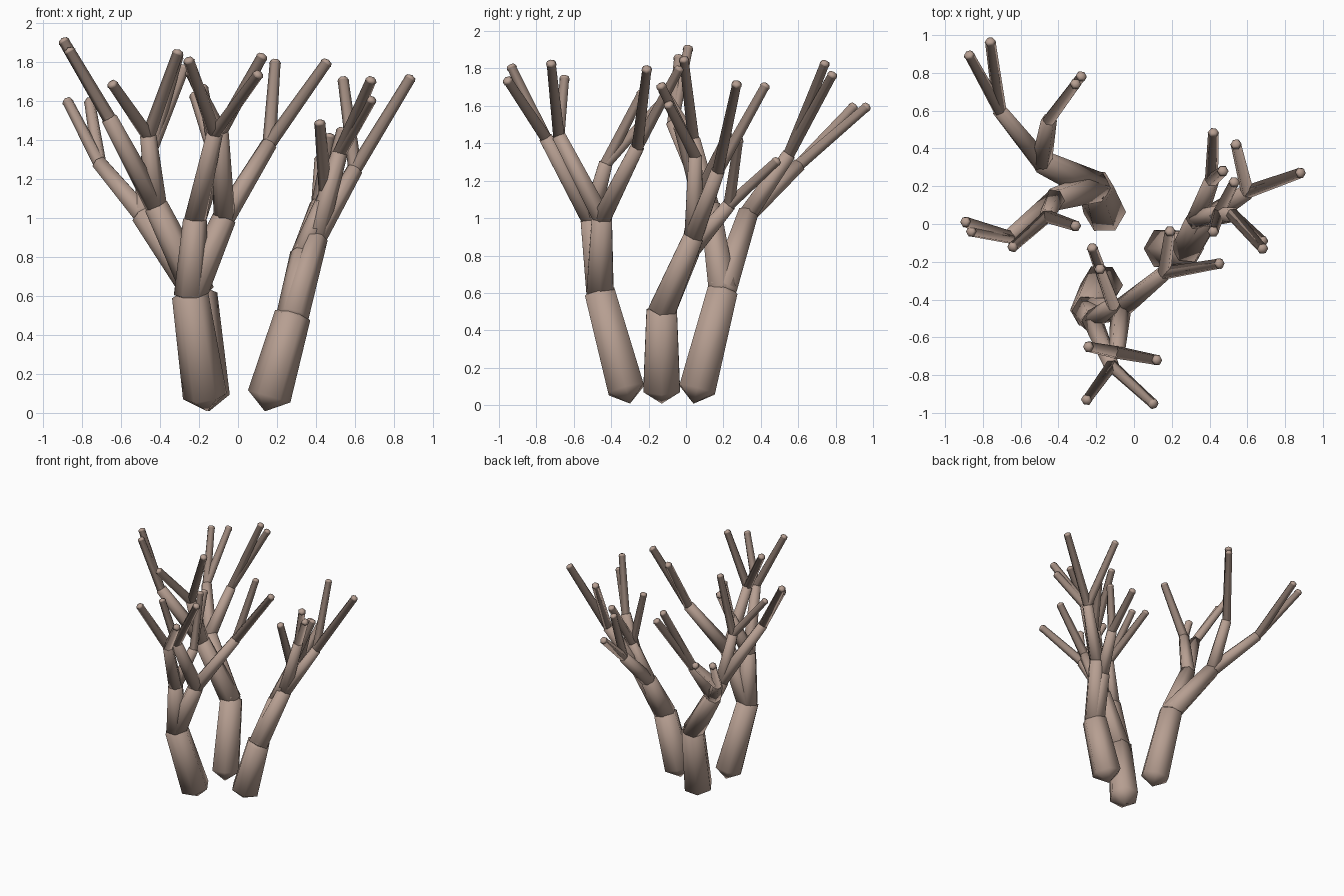
import bpy, bmesh, math
from mathutils import Vector

if "Cube" in bpy.data.objects:
    bpy.data.objects.remove(bpy.data.objects["Cube"])

SIDES = 6
bark = bpy.data.materials.new("pale_bark")
bark.diffuse_color = (0.47, 0.345, 0.285, 1)
bark.use_nodes = True
bark.node_tree.nodes["Principled BSDF"].inputs["Base Color"].default_value = bark.diffuse_color

# start and end radius for each branching level
RADII = [(0.113, 0.094), (0.084, 0.062), (0.056, 0.042), (0.035, 0.028)]
NAMES = ["trunk", "limb", "branch", "twig"]


def tube(name, a, b, r0, r1, cap0, cap1, knob=0.0):
    """Tapered six-sided tube with a pointed cap on both ends and an optional knob."""
    a, b = Vector(a), Vector(b)
    axis = (b - a).normalized()
    u = (Vector((1, 0, 0)) - axis * axis.x).normalized()
    v = axis.cross(u)
    bm = bmesh.new()

    profile = [(a, r0), (b, r1)]
    if knob:
        profile += [(b + axis * 0.002, knob), (b + axis * 0.018, knob * 0.75)]
    rings = []
    for c, r in profile:
        rings.append([bm.verts.new(c + r * (u * math.cos(t) + v * math.sin(t)))
                      for t in (2 * math.pi * i / SIDES for i in range(SIDES))])
    bottom = bm.verts.new(a - axis * cap0)
    top = bm.verts.new(profile[-1][0] + axis * cap1)
    for i in range(SIDES):
        j = (i + 1) % SIDES
        for lo, hi in zip(rings, rings[1:]):
            bm.faces.new((lo[i], lo[j], hi[j], hi[i]))
        bm.faces.new((bottom, rings[0][j], rings[0][i]))
        bm.faces.new((top, rings[-1][i], rings[-1][j]))
    for f in bm.faces:
        f.smooth = True
    mesh = bpy.data.meshes.new(name)
    bm.to_mesh(mesh)
    bm.free()
    mesh.materials.append(bark)
    bpy.context.collection.objects.link(bpy.data.objects.new(name, mesh))


def grow(tree, start, node, level=0):
    """A node is (end point, child, child); twigs are plain end points."""
    twig = level == 3
    end = node if twig else node[0]
    r0, r1 = RADII[level]
    tube(f"{tree}_{NAMES[level]}", start, end, r0, r1,
         0.08 if level == 0 else r0 * 0.4,
         0.008 if twig else r1 * 0.5, 0.031 if twig else 0)
    if not twig:
        for child in node[1:]:
            grow(tree, end, child, level + 1)


# front tree
grow("front_tree", (-0.17, -0.32, 0.085),
     ((-0.245, -0.46, 0.60),
      ((-0.22, -0.51, 0.99),
       ((-0.12, -0.75, 1.43), (0.10, -0.95, 1.73), (-0.25, -0.93, 1.80)),
       ((-0.11, -0.43, 1.29), (-0.22, -0.13, 1.62), (-0.18, -0.24, 1.66))),
      ((-0.07, -0.45, 1.00),
       ((0.16, -0.26, 1.38), (0.45, -0.21, 1.79), (0.19, -0.04, 1.79)),
       ((-0.09, -0.68, 1.44), (0.12, -0.72, 1.82), (-0.24, -0.65, 1.74)))))

# right tree
grow("right_tree", (0.16, -0.13, 0.085),
     ((0.28, -0.13, 0.50),
      ((0.40, 0.04, 0.90),
       ((0.60, 0.17, 1.25), (0.54, 0.42, 1.70), (0.88, 0.27, 1.71)),
       ((0.52, 0.05, 1.33), (0.68, -0.13, 1.70), (0.68, -0.09, 1.60))),
      ((0.33, 0.02, 0.82),
       ((0.41, 0.23, 1.07), (0.42, 0.48, 1.30), (0.47, 0.28, 1.41)),
       ((0.45, 0.06, 1.11), (0.42, -0.04, 1.48), (0.53, 0.22, 1.44)))))

# back tree
grow("back_tree", (-0.155, 0.06, 0.085),
     ((-0.20, 0.195, 0.61),
      ((-0.49, 0.33, 1.02),
       ((-0.71, 0.60, 1.28), (-0.87, 0.89, 1.59), (-0.76, 0.96, 1.59)),
       ((-0.45, 0.55, 1.34), (-0.31, 0.74, 1.82), (-0.28, 0.78, 1.76))),
      ((-0.42, 0.13, 1.06),
       ((-0.66, -0.07, 1.51), (-0.89, 0.01, 1.90), (-0.86, -0.04, 1.85)),
       ((-0.46, 0.04, 1.42), (-0.64, -0.12, 1.68), (-0.31, -0.01, 1.84)))))
